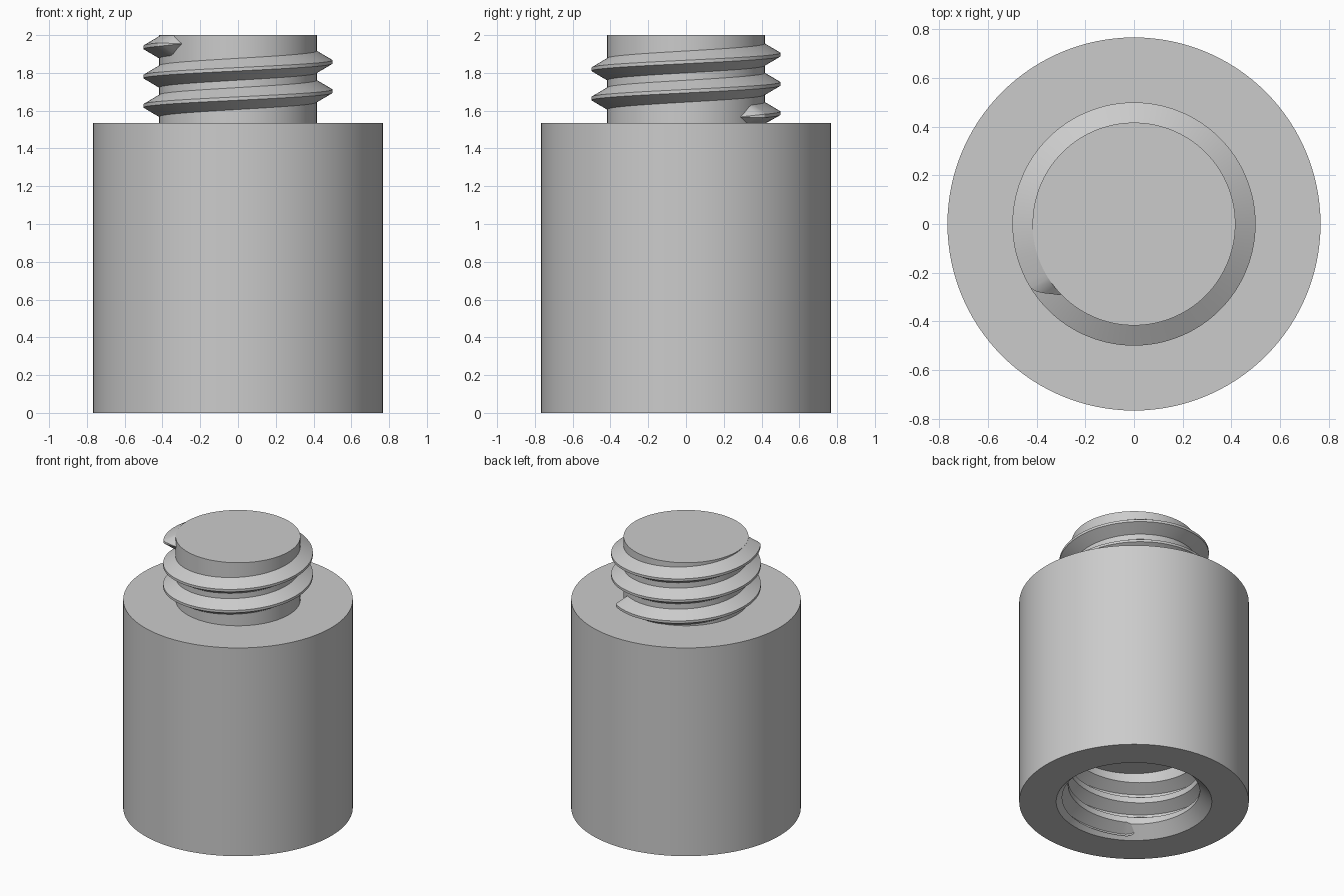
import bpy
import bmesh
from math import cos, sin, pi, radians

old = bpy.data.objects.get("Cube")
if old:
    bpy.data.objects.remove(old, do_unlink=True)

SEGMENTS = 120
PITCH = 0.155
BODY_TOP, TOP = 1.535, 2.0

grey = bpy.data.materials.new("plain_grey")
grey.use_nodes = True
grey.diffuse_color = (0.6, 0.6, 0.6, 1)
grey.node_tree.nodes["Principled BSDF"].inputs["Base Color"].default_value = (0.6, 0.6, 0.6, 1)


def finish(bm, name):
    bmesh.ops.recalc_face_normals(bm, faces=bm.faces)
    mesh = bpy.data.meshes.new(name)
    bm.to_mesh(mesh)
    bm.free()
    mesh.materials.append(grey)
    obj = bpy.data.objects.new(name, mesh)
    bpy.context.collection.objects.link(obj)
    return obj


def skin(bm, rings, close_profile):
    """Join consecutive rings of vertices and cap both ends."""
    for a, b in zip(rings, rings[1:]):
        n = len(a)
        for i in range(n):
            j = (i + 1) % n
            bm.faces.new((a[i], a[j], b[j], b[i]))
    if close_profile:
        bm.faces.new(rings[0])
        bm.faces.new(rings[-1])


def turned(name, profile):
    """Solid of revolution from (radius, height) pairs."""
    bm = bmesh.new()
    rings = []
    for r, z in profile:
        rings.append([bm.verts.new((r * cos(2 * pi * i / SEGMENTS),
                                    r * sin(2 * pi * i / SEGMENTS), z))
                      for i in range(SEGMENTS)])
    skin(bm, rings, True)
    return finish(bm, name)


def thread(name, root, crest, start, z_start, turns, low, high):
    """Right-handed helical ridge whose ends taper into the root."""
    bm = bmesh.new()
    rings = []
    steps = int(turns * SEGMENTS)
    for i in range(steps + 1):
        turn = turns * i / steps
        angle = radians(start) + 2 * pi * turn
        t = max(0.05, min(1, turn / 0.03, (turns - turn) / 0.03))
        mid = z_start + PITCH * turn
        half, tip = 0.058 * t, 0.009 * t
        outer = root + (crest - root) * t
        section = [(root - 0.03, -half), (root, -half), (outer, -tip),
                   (outer, tip), (root, half), (root - 0.03, half)]
        rings.append([bm.verts.new((r * cos(angle), r * sin(angle),
                                    min(high, max(low, mid + dz))))
                      for r, dz in section])
    skin(bm, rings, True)
    return finish(bm, name)


def cut(target, cutter):
    mod = target.modifiers.new("cut", 'BOOLEAN')
    mod.operation = 'DIFFERENCE'
    mod.solver = 'EXACT'
    mod.object = cutter
    cutter.hide_render = True
    bpy.context.view_layer.objects.active = target
    bpy.ops.object.modifier_apply(modifier=mod.name)
    bpy.data.objects.remove(cutter, do_unlink=True)


# Body with a countersunk, internally threaded bore
body = turned("body", [(0.767, 0), (0.767, BODY_TOP)])
cut(body, turned("bore_cutter", [(0.53, -0.01), (0.44, 0.08), (0.44, 0.47)]))
cut(body, thread("bore_thread_cutter", 0.437, 0.52, 224, 0.032, 2.5, 0.004, 0.468))

# Stud with its external thread
stud = turned("stud", [(0.417, BODY_TOP - 0.01), (0.417, TOP)])
stud_thread = thread("stud_thread", 0.417, 0.5, 44, 1.567, 2.5, BODY_TOP - 0.005, TOP - 0.001)

# Smooth round walls, crisp rims
bpy.ops.object.select_all(action='DESELECT')
for obj in (body, stud, stud_thread):
    obj.select_set(True)
bpy.context.view_layer.objects.active = body
bpy.ops.object.shade_smooth_by_angle(angle=radians(25))
